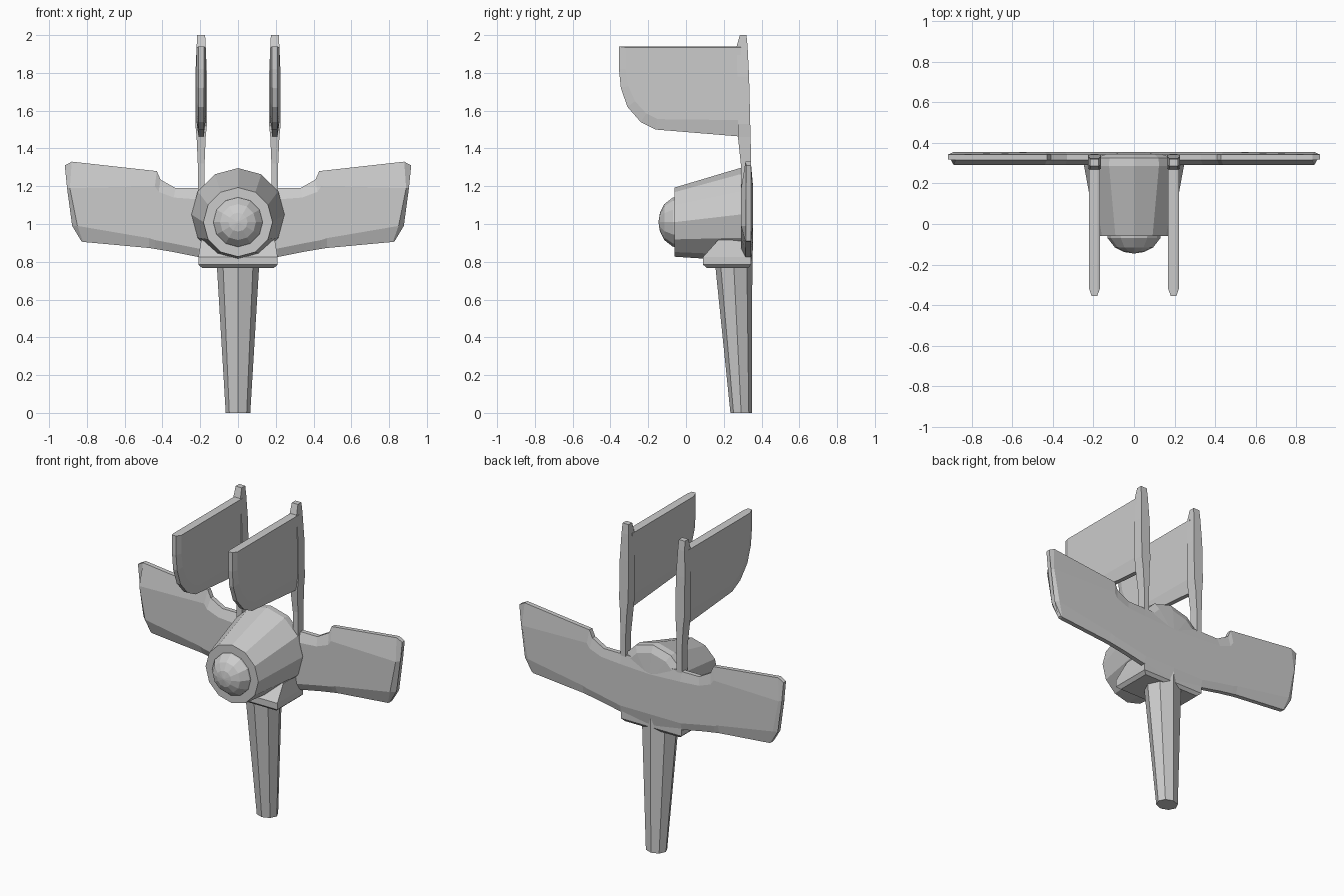
import bpy, bmesh
from math import sin, cos, pi


def loft(name, rings, cap_start=True, cap_end=True, mirror=False):
    """Skin a list of equal-length closed rings into one mesh."""
    bm = bmesh.new()
    vr = [[bm.verts.new(p) for p in ring] for ring in rings]
    n = len(vr[0])
    for a, b in zip(vr, vr[1:]):
        for i in range(n):
            j = (i + 1) % n
            bm.faces.new((a[i], a[j], b[j], b[i]))
    if cap_start:
        bm.faces.new(vr[0][::-1])
    if cap_end:
        bm.faces.new(vr[-1])
    bmesh.ops.recalc_face_normals(bm, faces=bm.faces)
    me = bpy.data.meshes.new(name)
    bm.to_mesh(me)
    bm.free()
    ob = bpy.data.objects.new(name, me)
    bpy.context.collection.objects.link(ob)
    if mirror:
        ob.modifiers.new("mirror", 'MIRROR').use_axis[0] = True
    return ob


def ring_y(y, r, zc, n=12):
    """Circle facing the front, first corner at the top."""
    return [(r * sin(2 * pi * i / n), y, zc + r * cos(2 * pi * i / n)) for i in range(n)]


def rect(x, hx, y0, y1, z):
    return [(x - hx, y0, z), (x + hx, y0, z), (x + hx, y1, z), (x - hx, y1, z)]


# Tapered twelve-sided body with a shallow fan at the back
loft("body", [ring_y(y, r, z) for y, r, z in
              [(-0.06, 0.183, 1.01), (0.285, 0.246, 1.05), (0.325, 0.243, 1.05),
               (0.345, 0.2, 1.05), (0.354, 0.06, 1.07)]])

# Rounded nose
loft("nose", [ring_y(y, r, 1.01) for y, r in
              [(-0.04, 0.133), (-0.07, 0.13), (-0.115, 0.095), (-0.138, 0.05), (-0.145, 0.006)]])

# Wings: top, upper crease, lower crease, bottom at each station
stations = [
    [(0, 1.19), (0, 1.12), (0, 0.87), (0, 0.79)],
    [(0.21, 1.19), (0.21, 1.13), (0.21, 0.87), (0.21, 0.825)],
    [(0.33, 1.19), (0.34, 1.14), (0.36, 0.90), (0.36, 0.855)],
    [(0.41, 1.235), (0.42, 1.17), (0.44, 0.915), (0.44, 0.868)],
    [(0.43, 1.28), (0.44, 1.2), (0.47, 0.925), (0.47, 0.873)],
    [(0.88, 1.33), (0.89, 1.19), (0.85, 0.99), (0.82, 0.905)],
    [(0.917, 1.31), (0.905, 1.19), (0.878, 0.99), (0.83, 0.91)],
]
rings = []
for i, st in enumerate(stations):
    tip = i == len(stations) - 1
    front = [0.318] * 4 if tip else [0.315, 0.292, 0.292, 0.315]
    back = [0.343] * 4 if tip else [0.343, 0.355, 0.355, 0.343]
    rings.append([(x, y, z) for (x, z), y in zip(st, front)] +
                 [(x, y, z) for (x, z), y in zip(st[::-1], back)])
loft("wings", rings, cap_start=False, mirror=True)

# Base block under the body, chamfered at the bottom and sloped at the top front
loft("base_block", [rect(0, 0.19, 0.11, 0.33, 0.767), rect(0, 0.21, 0.09, 0.345, 0.785),
                    rect(0, 0.21, 0.09, 0.345, 0.825), rect(0, 0.195, 0.17, 0.345, 0.915)])

# Tapered eight-sided pole
loft("pole", [[(rx * sin(2 * pi * i / 8), yc - ry * cos(2 * pi * i / 8), z) for i in range(8)]
              for rx, ry, yc, z in [(0.065, 0.057, 0.292, 0), (0.112, 0.098, 0.253, 0.78),
                                    (0.115, 0.1, 0.252, 0.86)]])

# Upright posts: half width, front, back, height
FIN_X = 0.195
loft("fin_posts", [rect(FIN_X, hx, y0, y1, z) for hx, y0, y1, z in
                   [(0.018, 0.29, 0.345, 1.1), (0.018, 0.29, 0.345, 1.32),
                    (0.024, 0.275, 0.342, 1.46), (0.031, 0.275, 0.34, 1.53),
                    (0.031, 0.272, 0.334, 1.78), (0.024, 0.268, 0.326, 1.94),
                    (0.021, 0.285, 0.32, 2.0)]], mirror=True)

# Fin plates: thin outer edge, thicker inset faces
edge = [(-0.355, 1.94), (0.29, 1.94), (0.29, 1.463), (-0.16, 1.5), (-0.24, 1.54),
        (-0.31, 1.62), (-0.345, 1.72), (-0.355, 1.82)]
face = [(-0.32, 1.935), (0.29, 1.935), (0.29, 1.55), (-0.15, 1.555), (-0.21, 1.585),
        (-0.27, 1.65), (-0.305, 1.73), (-0.32, 1.82)]
loft("fin_plates", [[(FIN_X + dx, y, z) for y, z in prof] for dx, prof in
                    [(-0.026, face), (-0.014, edge), (0.014, edge), (0.026, face)]], mirror=True)
